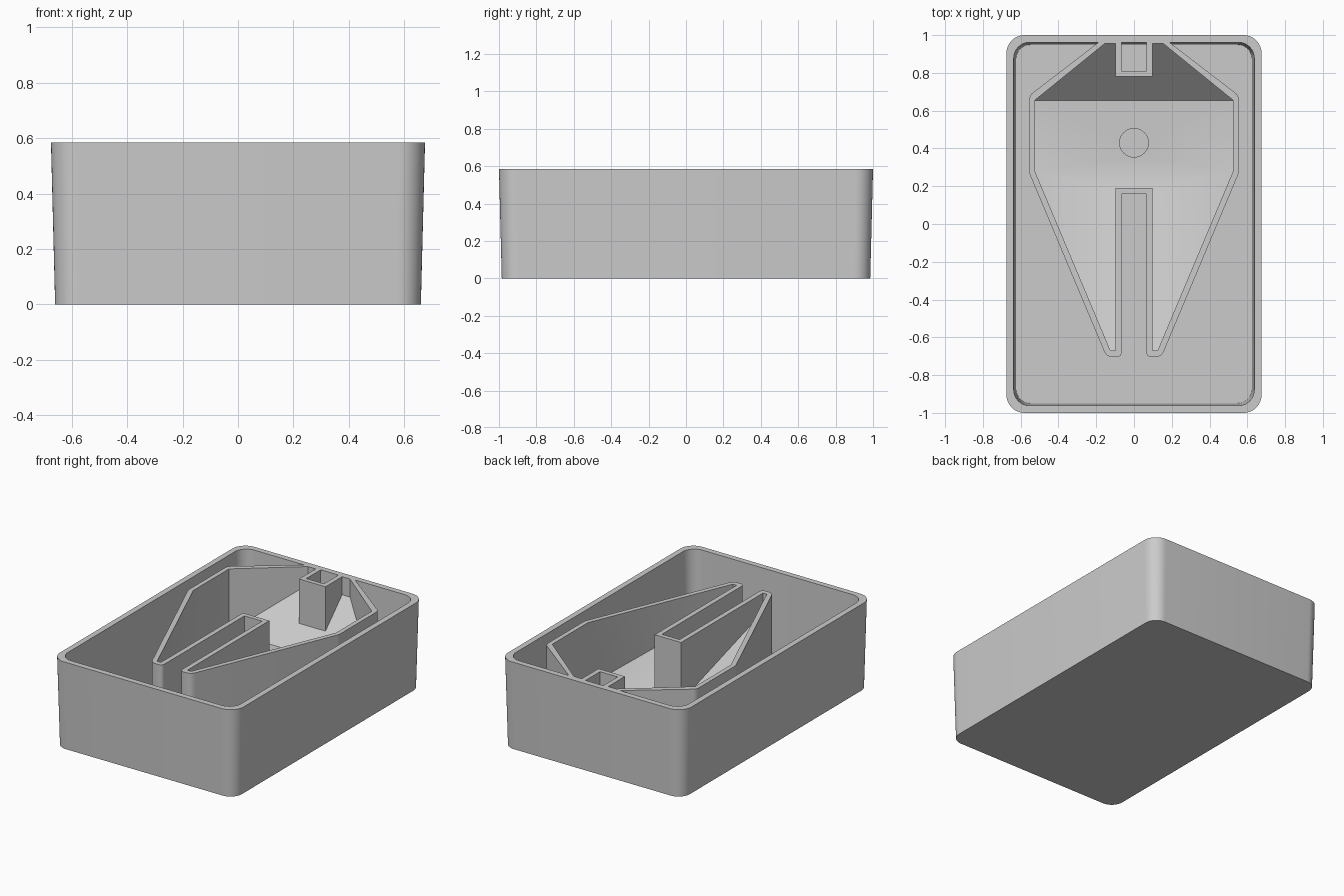
import bpy, bmesh, math
from mathutils import Vector

cube = bpy.data.objects.get("Cube")
if cube:
    bpy.data.objects.remove(cube, do_unlink=True)

HEIGHT = 0.585
FLOOR = 0.045        # thickness of the tray base
BASIN = 0.165        # level part of the raised floor

grey = bpy.data.materials.new("light grey plastic")
grey.use_nodes = True
grey.diffuse_color = (0.6, 0.6, 0.6, 1)
grey.node_tree.nodes["Principled BSDF"].inputs["Base Color"].default_value = (0.6, 0.6, 0.6, 1)


def finish(bm, name):
    bmesh.ops.recalc_face_normals(bm, faces=bm.faces)
    mesh = bpy.data.meshes.new(name)
    bm.to_mesh(mesh)
    bm.free()
    mesh.materials.append(grey)
    obj = bpy.data.objects.new(name, mesh)
    bpy.context.collection.objects.link(obj)
    return obj


def activate(obj):
    bpy.ops.object.select_all(action='DESELECT')
    obj.select_set(True)
    bpy.context.view_layer.objects.active = obj


def cut(obj, cutter):
    cutter.hide_render = True
    mod = obj.modifiers.new("cut", 'BOOLEAN')
    mod.operation = 'DIFFERENCE'
    mod.solver = 'EXACT'
    mod.object = cutter
    activate(obj)
    bpy.ops.object.modifier_apply(modifier=mod.name)
    bpy.data.objects.remove(cutter, do_unlink=True)


def rounded_rect(hx, hy, r, z, steps=10):
    pts = []
    for k, (sx, sy) in enumerate([(1, 1), (-1, 1), (-1, -1), (1, -1)]):
        for i in range(steps + 1):
            a = math.pi / 2 * (k + i / steps)
            pts.append((sx * (hx - r) + r * math.cos(a), sy * (hy - r) + r * math.sin(a), z))
    return pts


def mirrored(half):
    return half + [(-x, y, r) for x, y, r in reversed(half)]


def round_corners(points, steps=6):
    """Each point is x, y, setback; a setback above zero rounds that corner."""
    out = []
    for i, (x, y, d) in enumerate(points):
        p = Vector((x, y))
        if d == 0:
            out.append(p)
            continue
        a = p + (Vector(points[i - 1][:2]) - p).normalized() * d
        b = p + (Vector(points[(i + 1) % len(points)][:2]) - p).normalized() * d
        for s in range(steps + 1):
            t = s / steps
            out.append(a * (1 - t) ** 2 + p * 2 * t * (1 - t) + b * t * t)
    return out


def prism(name, outline, top, bottom, creases=()):
    """Extrude an outline; bottom(y) gives the lower height, folded at creases."""
    bm = bmesh.new()
    bm.faces.new([bm.verts.new((p.x, p.y, 0)) for p in outline])
    for y in creases:
        bmesh.ops.bisect_plane(bm, geom=bm.verts[:] + bm.edges[:] + bm.faces[:],
                               plane_co=(0, y, 0), plane_no=(0, 1, 0))
    ext = bmesh.ops.extrude_face_region(bm, geom=bm.faces[:], use_keep_orig=True)
    upper = {g for g in ext["geom"] if isinstance(g, bmesh.types.BMVert)}
    for v in bm.verts:
        v.co.z = top if v in upper else bottom(v.co.y)
    return finish(bm, name)


# Tray: drafted shell lofted through four rounded rectangles
bm = bmesh.new()
loops = [rounded_rect(0.66, 0.985, 0.085, 0),
         rounded_rect(0.675, 1.0, 0.095, HEIGHT),
         rounded_rect(0.637, 0.962, 0.085, HEIGHT),
         rounded_rect(0.624, 0.949, 0.075, FLOOR)]
rings = [[bm.verts.new(p) for p in loop] for loop in loops]
n = len(rings[0])
for lo, hi in zip(rings, rings[1:]):
    for i in range(n):
        j = (i + 1) % n
        bm.faces.new((lo[i], lo[j], hi[j], hi[i]))
bm.faces.new(rings[0])
bm.faces.new(rings[-1])
tray = finish(bm, "tray")

# Forked hopper: solid plan with front slot and rear socket left open
wall_half = [(0.065, 0.81, 0), (0.065, 0.968, 0), (0.18, 0.968, 0),
             (0.555, 0.68, 0.025), (0.555, 0.27, 0.015),
             (0.145, -0.705, 0.035), (0.065, -0.705, 0.03), (0.065, 0.16, 0)]
hopper = prism("hopper", round_corners(mirrored(wall_half)), HEIGHT, lambda y: FLOOR - 0.01)


# Basin inside the hopper: level middle, steep rear ramp, gentle front ramp
def basin_floor(y):
    if y > 0.655:
        return BASIN + (y - 0.655)
    return BASIN + max(0, 0.28 - y) * 0.31


basin_half = [(0.097, 0.78, 0), (0.097, 0.955, 0), (0.155, 0.955, 0),
              (0.525, 0.655, 0), (0.525, 0.28, 0),
              (0.125, -0.67, 0), (0.097, -0.67, 0), (0.097, 0.19, 0)]
cut(hopper, prism("basin_cutter", round_corners(mirrored(basin_half)), 1.0,
                  basin_floor, creases=(0.655, 0.28)))

# Round blind hole in the level floor
hole = [Vector((0.076 * math.cos(a), 0.43 + 0.076 * math.sin(a)))
        for a in (math.tau * i / 40 for i in range(40))]
cut(hopper, prism("hole_cutter", hole, 0.4, lambda y: FLOOR + 0.01))

for obj in (tray, hopper):
    activate(obj)
    bpy.ops.object.shade_smooth_by_angle(angle=math.radians(30))
